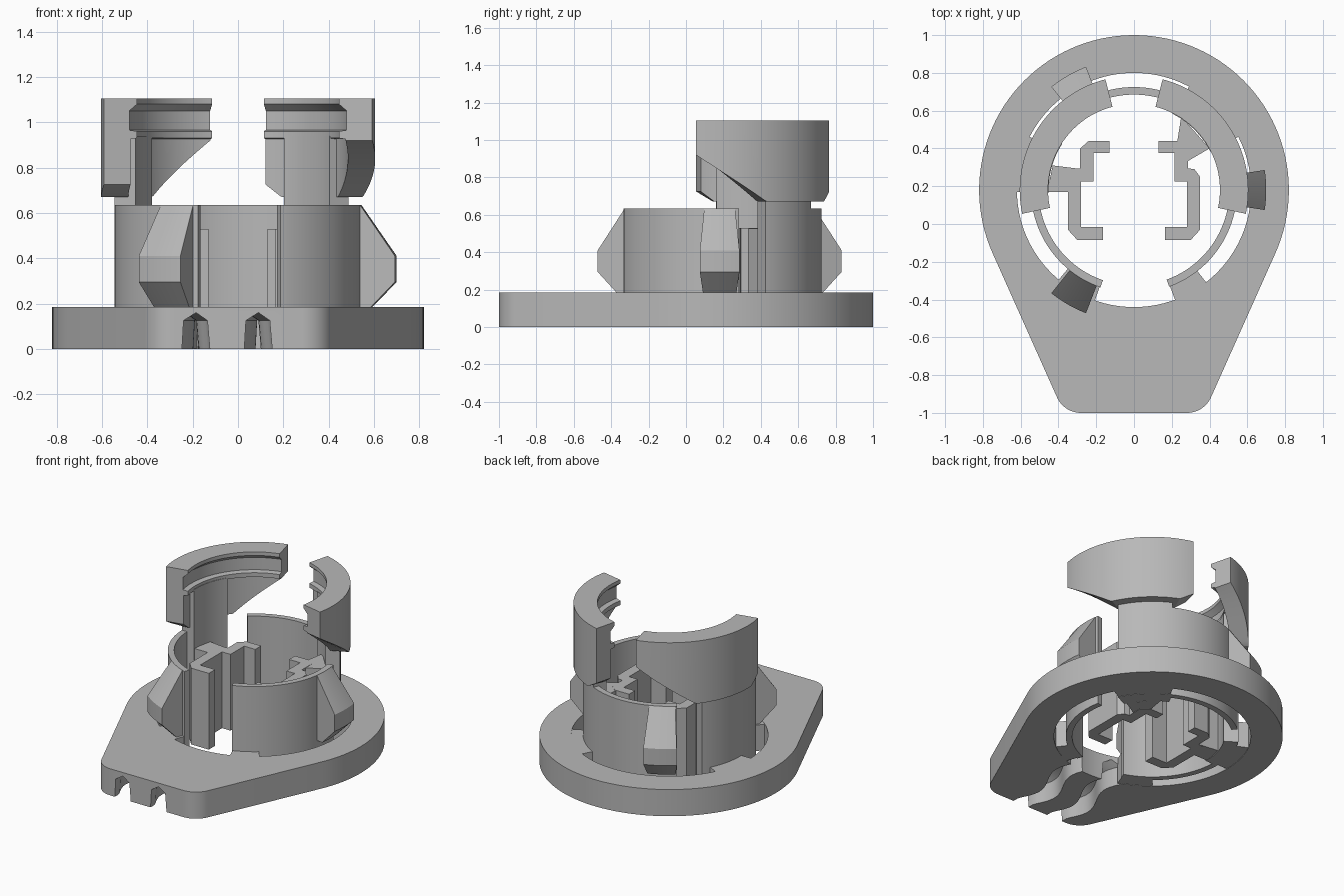
import bpy, bmesh, math

if "Cube" in bpy.data.objects:
    bpy.data.objects.remove(bpy.data.objects["Cube"], do_unlink=True)

CY = 0.18        # y of the ring axis
BASE_TOP = 0.185
RING_TOP = 0.635
R_IN, R_OUT = 0.505, 0.545

grey = bpy.data.materials.new("light_grey")
grey.use_nodes = True
COLOUR = (0.48, 0.48, 0.48, 1)
grey.diffuse_color = COLOUR
grey.node_tree.nodes["Principled BSDF"].inputs["Base Color"].default_value = COLOUR


def finish(name, bm):
    bmesh.ops.recalc_face_normals(bm, faces=bm.faces[:])
    mesh = bpy.data.meshes.new(name)
    bm.to_mesh(mesh)
    bm.free()
    obj = bpy.data.objects.new(name, mesh)
    obj.data.materials.append(grey)
    bpy.context.collection.objects.link(obj)
    return obj


def activate(obj):
    bpy.ops.object.select_all(action='DESELECT')
    obj.select_set(True)
    bpy.context.view_layer.objects.active = obj


def smooth(obj):
    activate(obj)
    bpy.ops.object.shade_smooth_by_angle(angle=math.radians(25))


def loft(name, sections):
    """Skin a list of equal closed sections and cap both ends."""
    bm = bmesh.new()
    rows = [[bm.verts.new(p) for p in s] for s in sections]
    n = len(rows[0])
    for a, b in zip(rows, rows[1:]):
        for i in range(n):
            j = (i + 1) % n
            bm.faces.new((a[i], a[j], b[j], b[i]))
    bm.faces.new(rows[0])
    bm.faces.new(rows[-1])
    return finish(name, bm)


def prism(name, outline, z0, z1):
    return loft(name, [[(x, y, z) for x, y in outline] for z in (z0, z1)])


def polar(r, deg, cx=0, cy=CY):
    a = math.radians(deg)
    return cx + r * math.cos(a), cy + r * math.sin(a)


def sector(name, profile, a0, a1, step=1.5):
    """Revolve an (r, z) profile between two angles; profile may vary with angle."""
    n = max(2, math.ceil((a1 - a0) / step))
    sections = []
    for k in range(n + 1):
        a = a0 + (a1 - a0) * k / n
        pts = profile(a) if callable(profile) else profile
        sections.append([(*polar(r, a), z) for r, z in pts])
    obj = loft(name, sections)
    smooth(obj)
    return obj


def box_profile(r0, r1, z0, z1):
    return [(r0, z0), (r1, z0), (r1, z1), (r0, z1)]


def cut(obj, cutter):
    cutter.hide_render = True
    mod = obj.modifiers.new("cut", 'BOOLEAN')
    mod.operation = 'DIFFERENCE'
    mod.solver = 'EXACT'
    mod.object = cutter
    activate(obj)
    bpy.ops.object.modifier_apply(modifier=mod.name)
    bpy.data.objects.remove(cutter, do_unlink=True)


# Base plate: big round end tapering to a rounded flat tip
outline = [polar(0.82, a) for a in range(-24, 205, 3)]
outline += [polar(0.14, a, -0.28, -0.86) for a in range(204, 271, 6)]
outline += [polar(0.14, a, 0.28, -0.86) for a in range(270, 337, 6)]
base = prism("base_plate", outline, 0, BASE_TOP)
cut(base, prism("hole_cutter", [polar(0.62, a) for a in range(0, 360, 3)], -0.1, 0.3))

# Two wavy pointed channels under the tip
for x0 in (-0.185, 0.09):
    rows = []
    for k in range(25):
        y = -1.05 + 0.72 * k / 24
        x = x0 - 0.05 * math.sin(max(0, y + 0.95) * 11)
        rows.append([(x + dx, y, z) for dx, z in
                     ((-0.065, -0.05), (0.065, -0.05), (0.05, 0.125), (0, 0.16), (-0.055, 0.125))])
    cut(base, loft("channel_cutter", rows))
smooth(base)

# Collar wall in three pieces
for i, (a0, a1) in enumerate(((63, 130), (182, 251), (290, 371))):
    sector(f"collar_wall_{i + 1}", box_profile(R_IN, R_OUT, 0, RING_TOP), a0, a1)

# Bridges joining collar and legs to the base plate
for i, (a0, a1) in enumerate(((27, 62), (153, 181), (230, 250.5), (290.5, 308))):
    sector(f"bridge_{i + 1}", box_profile(0.52, 0.63, 0.002, BASE_TOP - 0.003), a0, a1)

# Wedge-shaped catches around the collar
wedge = [(0.52, RING_TOP - 0.001), (R_OUT, RING_TOP - 0.001), (0.7, 0.41),
         (0.7, 0.295), (0.59, 0.182), (0.52, 0.182)]
for i in range(3):
    sector(f"wedge_catch_{i + 1}", wedge, 120 * i - 8.7, 120 * i + 8.7)


# Upper jaws on legs, each with a grooved inside and a ramped underside
def jaw(side, a0, a1, leg0, leg1):
    def profile(a):
        zb = max(0.67, 0.92 - 0.25 * (a - a0) / 36.6, 0.725 - 0.055 * (a1 - a) / 8.7)
        return [(0.605, zb), (0.605, 1.105), (0.455, 1.105), (0.455, 1.08), (0.49, 1.05),
                (0.49, 0.965), (0.455, 0.96), (0.455, 0.93), (0.485, 0.925), (0.485, zb)]
    sector(f"{side}_jaw", profile, a0, a1)
    leg = [(0.452, 0), (R_OUT, 0), (R_OUT, 0.94), (0.452, 0.94)]
    sector(f"{side}_leg", leg, leg0, leg1)


jaw("left", -12, 75.5, 26.6, 63.4)
jaw("right", 104.5, 192, 147, 182)

# Inner brackets: stepped upright plates facing each other
BRACKET_TOP = 0.53
bracket = [(0.13, 0.44), (0.24, 0.44), (0.285, 0.4), (0.285, 0.295), (0.32, 0.29),
           (0.35, 0.25), (0.35, -0.03), (0.3, -0.085), (0.165, -0.085), (0.165, -0.015),
           (0.28, -0.015), (0.28, 0.225), (0.215, 0.225), (0.215, 0.375), (0.13, 0.375)]
for side, s in (("left", 1), ("right", -1)):
    prism(f"{side}_bracket", [(s * x, y) for x, y in bracket], 0, BRACKET_TOP)

# Webs tying each bracket to its leg
prism("left_web", [(0.225, 0.41), (0.28, 0.33), (0.4, 0.4), (0.25, 0.57)], 0.002, BRACKET_TOP - 0.002)
prism("right_web", [(-0.27, 0.29), (-0.34, 0.17), (-0.46, 0.17), (-0.43, 0.31)], 0.002, BRACKET_TOP - 0.002)
